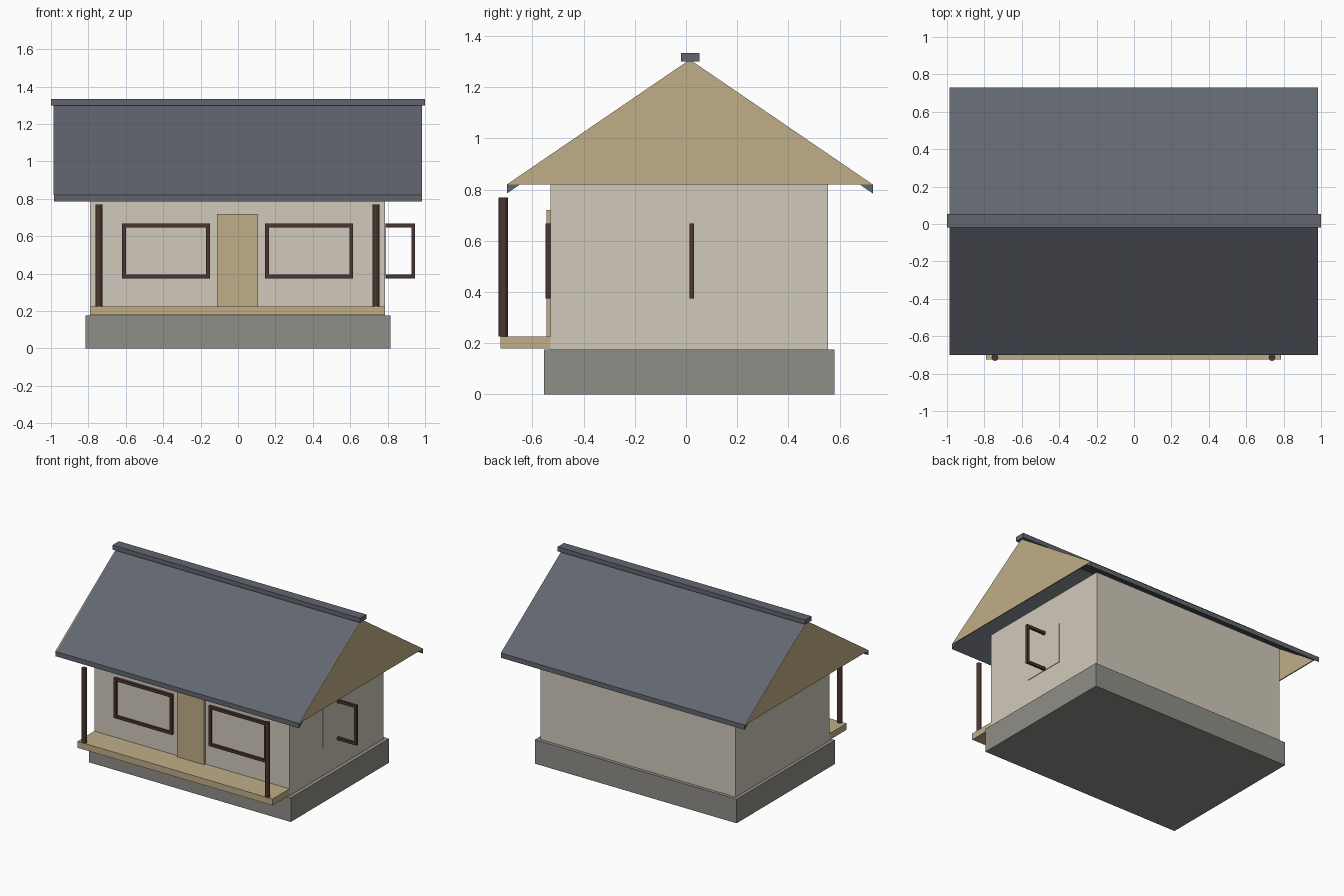
import bpy
import bmesh
from mathutils import Matrix, Vector

cube = bpy.data.objects.get("Cube")
if cube:
    bpy.data.objects.remove(cube, do_unlink=True)


def material(name, hex_code):
    """Flat material from an sRGB hex code, converted to linear."""
    channels = [int(hex_code[i:i + 2], 16) / 255 for i in (0, 2, 4)]
    color = [c / 12.92 if c < 0.04 else ((c + 0.055) / 1.055) ** 2.4 for c in channels] + [1]
    mat = bpy.data.materials.new(name)
    mat.use_nodes = True
    mat.diffuse_color = color
    bsdf = next(n for n in mat.node_tree.nodes if n.type == "BSDF_PRINCIPLED")
    bsdf.inputs["Base Color"].default_value = color
    return mat


PLASTER = material("cream plaster", "d0c9bb")
STONE = material("grey stone", "8f8e87")
TIMBER = material("pale timber", "c0ae88")
SLATE = material("slate roof", "62666f")
DARK_WOOD = material("dark brown wood", "4a3530")


def finish(name, bm, mat):
    bmesh.ops.recalc_face_normals(bm, faces=bm.faces)
    mesh = bpy.data.meshes.new(name)
    bm.to_mesh(mesh)
    bm.free()
    mesh.materials.append(mat)
    obj = bpy.data.objects.new(name, mesh)
    bpy.context.collection.objects.link(obj)
    return obj


def add_box(bm, x, y, z):
    """Box from (low, high) pairs on each axis."""
    center = Vector([(a + b) / 2 for a, b in (x, y, z)])
    size = [b - a for a, b in (x, y, z)]
    bmesh.ops.create_cube(bm, size=1, matrix=Matrix.Translation(center) @ Matrix.Diagonal(size + [1]))


def box(name, x, y, z, mat):
    bm = bmesh.new()
    add_box(bm, x, y, z)
    return finish(name, bm, mat)


def prism(name, profile, x, mat):
    """Extrude a (y, z) profile along x."""
    bm = bmesh.new()
    face = bm.faces.new([bm.verts.new((x[0], py, pz)) for py, pz in profile])
    ext = bmesh.ops.extrude_face_region(bm, geom=[face])
    verts = [v for v in ext["geom"] if isinstance(v, bmesh.types.BMVert)]
    bmesh.ops.translate(bm, verts=verts, vec=(x[1] - x[0], 0, 0))
    return finish(name, bm, mat)


def window_frame(name, x, y, z, bar=0.02):
    """Four bars standing in the xz plane."""
    bm = bmesh.new()
    for lo, hi in ((x[0], x[0] + bar), (x[1] - bar, x[1])):
        add_box(bm, (lo, hi), y, z)
    for lo, hi in ((z[0], z[0] + bar), (z[1] - bar, z[1])):
        add_box(bm, (x[0] + bar, x[1] - bar), y, (lo, hi))
    return finish(name, bm, DARK_WOOD)


# Foundation, walls and porch
box("foundation", (-0.815, 0.815), (-0.555, 0.58), (0, 0.175), STONE)
box("walls", (-0.79, 0.787), (-0.53, 0.555), (0.175, 0.89), PLASTER)
box("porch_deck", (-0.79, 0.787), (-0.725, -0.53), (0.178, 0.225), TIMBER)
box("door", (-0.113, 0.108), (-0.545, -0.53), (0.225, 0.72), TIMBER)

# Porch posts
for side, x in (("right", -0.743), ("left", 0.738)):
    bm = bmesh.new()
    bmesh.ops.create_cone(bm, cap_ends=True, segments=12, radius1=0.018, radius2=0.018,
                          depth=0.545, matrix=Matrix.Translation((x, -0.714, 0.4975)))
    finish(side + "_porch_post", bm, DARK_WOOD)

# Front windows, and a side window whose frame stands out from the wall
SILL_TO_HEAD = (0.375, 0.667)
for side, x in (("right", (-0.62, -0.15)), ("left", (0.145, 0.615))):
    window_frame(side + "_front_window_frame", x, (-0.55, -0.53), SILL_TO_HEAD)
    box(side + "_front_window_pane", (x[0] + 0.02, x[1] - 0.02), (-0.535, -0.53),
        (0.395, 0.647), PLASTER)
window_frame("side_window_frame", (0.625, 0.947), (0.014, 0.032), SILL_TO_HEAD)
box("side_window_pane", (0.785, 0.791), (-0.15, 0.173), SILL_TO_HEAD, PLASTER)

# Roof slabs, gable boards and ridge cap
FRONT, RIDGE, BACK = (-0.7, 0.82), (0.015, 1.308), (0.73, 0.82)
underside = [(y, z - 0.035) for y, z in (BACK, RIDGE, FRONT)]
prism("roof", [FRONT, RIDGE, BACK] + underside, (-0.985, 0.983), SLATE)
for side, x in (("right", (-0.987, -0.979)), ("left", (0.977, 0.985))):
    prism(side + "_gable", [FRONT, RIDGE, BACK], x, TIMBER)
box("ridge_cap", (-1, 1), (-0.02, 0.053), (1.3, 1.333), SLATE)
